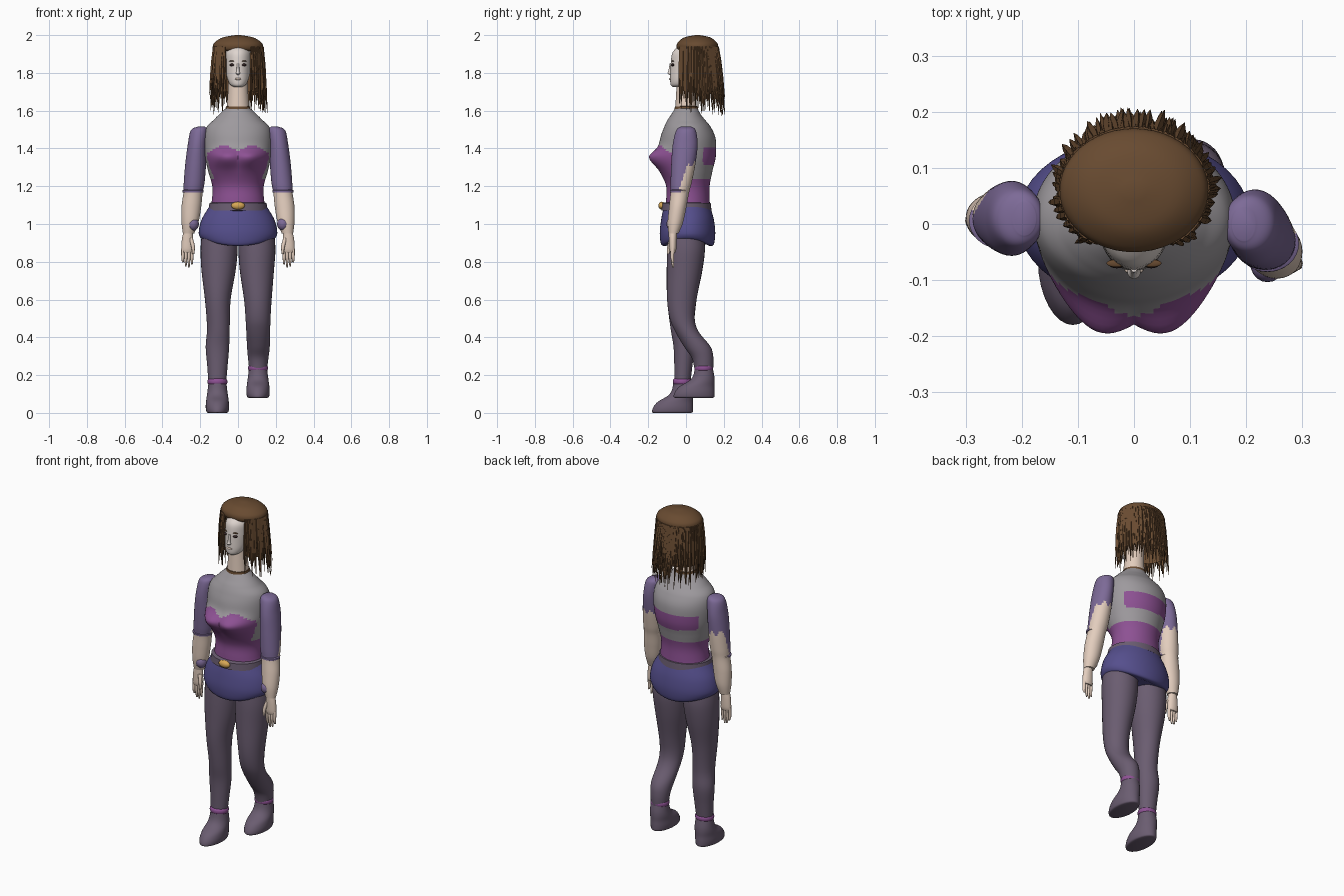
import bpy, bmesh, math, random
from mathutils import Vector

random.seed(4)
if "Cube" in bpy.data.objects:
    bpy.data.objects.remove(bpy.data.objects["Cube"], do_unlink=True)


def material(name, r, g, b):
    m = bpy.data.materials.new(name)
    m.use_nodes = True
    col = [(c / 255) ** 2.2 for c in (r, g, b)] + [1]
    m.diffuse_color = col
    m.node_tree.nodes["Principled BSDF"].inputs["Base Color"].default_value = col
    return m


HAIR = material("brown hair", 104, 76, 52)
FACE = material("pale face", 222, 212, 206)
SKIN = material("peach skin", 226, 204, 188)
GREY = material("grey top", 156, 152, 156)
PLUM = material("plum bodice", 140, 82, 146)
LILAC = material("lilac sleeve", 124, 106, 150)
INDIGO = material("indigo shorts", 86, 80, 140)
MAUVE = material("mauve leggings", 106, 93, 112)
GOLD = material("gold buckle", 214, 166, 86)
DARK = material("dark eyes", 52, 38, 38)


def finish(name, bm, mats, rule=None):
    """Turn a bmesh into a smooth object, colouring faces by rule."""
    bmesh.ops.recalc_face_normals(bm, faces=bm.faces)
    if rule:
        for f in bm.faces:
            f.material_index = rule(f.calc_center_median())
    me = bpy.data.meshes.new(name)
    bm.to_mesh(me)
    bm.free()
    for m in mats:
        me.materials.append(m)
    ob = bpy.data.objects.new(name, me)
    bpy.context.scene.collection.objects.link(ob)
    bpy.ops.object.select_all(action='DESELECT')
    ob.select_set(True)
    bpy.context.view_layer.objects.active = ob
    bpy.ops.object.shade_smooth_by_angle(angle=math.radians(45))
    return ob


def spline(rings, steps):
    """Catmull-Rom interpolation of ring tuples."""
    out, n = [], len(rings)
    for i in range(n - 1):
        a, b, c, d = (rings[max(0, min(n - 1, i + k))] for k in (-1, 0, 1, 2))
        for s in range(steps):
            t = s / steps
            out.append([q + .5 * t * (r - p + t * (2*p - 5*q + 4*r - w + t * (3*(q - r) + w - p)))
                        for p, q, r, w in zip(a, b, c, d)])
    return out + [list(rings[-1])]


def sweep(bm, rings, seg, arc=None, deform=None):
    """Stack elliptical rings (x, y, z, rx, ry); arc gives an open sheet."""
    rows = []
    a0, a1 = arc or (0, 2 * math.pi)
    count = seg + 1 if arc else seg
    for x, y, z, rx, ry in rings:
        row = []
        for i in range(count):
            a = a0 + (a1 - a0) * i / seg
            co = Vector((x + rx * math.cos(a), y + ry * math.sin(a), z))
            row.append(bm.verts.new(deform(co, a) if deform else co))
        rows.append(row)
    for lo, hi in zip(rows, rows[1:]):
        for i in range(seg):
            j = (i + 1) % count
            bm.faces.new((lo[i], lo[j], hi[j], hi[i]))
    if not arc:
        bm.faces.new(rows[0])
        bm.faces.new(rows[-1])


def loft(name, rings, mats, rule=None, seg=32, steps=5, deform=None):
    bm = bmesh.new()
    sweep(bm, spline(rings, steps), seg, deform=deform)
    return finish(name, bm, mats, rule)


def ball(name, loc, size, mat):
    bm = bmesh.new()
    bmesh.ops.create_uvsphere(bm, u_segments=20, v_segments=12, radius=1)
    for v in bm.verts:
        v.co = Vector(p + q * s for p, q, s in zip(loc, v.co, size))
    return finish(name, bm, [mat])


# Torso with sculpted bust; bodice is coloured by region
def bust(co, a):
    dz = co.z - 1.355
    fall = math.exp(-(dz / (.04 if dz > 0 else .06)) ** 2)
    wide = math.exp(-((abs(co.x) - .07) / .09) ** 2)
    co.y -= .058 * fall * wide * max(0, -math.sin(a)) ** .5
    return co


def bodice(p):
    neckline = 1.38 + .035 * math.sin(math.pi * min(abs(p.x) / .15, 1))
    front = p.y < -.06 and p.z < neckline
    back = p.y > .09 and 1.31 + .1 * max(0, -p.x) < p.z < 1.405
    return int(p.z < 1.24 or front or back)


loft("torso", [(0, .01, 1.06, .15, .12), (0, .01, 1.13, .138, .115), (0, .01, 1.2, .136, .115),
               (0, .003, 1.28, .158, .137), (0, .005, 1.36, .175, .153), (0, .01, 1.45, .18, .147),
               (0, .008, 1.51, .168, .125), (0, .002, 1.55, .13, .1), (0, 0, 1.58, .1, .078),
               (0, .002, 1.615, .062, .058)],
     [GREY, PLUM], bodice, 96, 10, bust)


# Shorts with the hem raised over the hips, belt and buckle
def hem(co, a):
    if co.z < .95:
        co.z += .03 * math.cos(a) ** 2 * (.95 - co.z) / .06
    return co


loft("shorts", [(0, .01, .885, .15, .11), (0, .008, .89, .19, .138), (0, .008, .95, .208, .147),
                (0, .008, 1.02, .194, .14), (0, .006, 1.08, .16, .126), (0, .006, 1.1, .146, .118)],
     [INDIGO], seg=48, deform=hem)
loft("belt", [(0, .002, 1.068, .145, .115), (0, .002, 1.072, .157, .133),
              (0, .002, 1.11, .151, .129), (0, .002, 1.115, .14, .115)], [MAUVE], seg=48, steps=1)
ball("belt_buckle", (0, -.128, 1.097), (.036, .018, .021), GOLD)

# Legs: the right one stands, the left one is bent back
loft("right_leg", [(-.098, 0, .94, .095, .095), (-.1, 0, .86, .098, .1), (-.103, -.008, .75, .09, .094),
                   (-.107, -.022, .6, .068, .078), (-.104, -.02, .45, .06, .062),
                   (-.109, -.01, .35, .062, .056), (-.109, -.014, .25, .054, .048),
                   (-.11, -.02, .15, .046, .042)], [MAUVE])
loft("left_leg", [(.098, 0, .94, .095, .095), (.1, 0, .86, .098, .1), (.1, -.008, .75, .09, .093),
                  (.105, -.022, .6, .073, .078), (.106, -.02, .5, .066, .066),
                  (.107, .005, .43, .063, .062), (.108, .06, .35, .06, .07),
                  (.107, .088, .29, .054, .057), (.106, .095, .22, .046, .048)], [MAUVE])

# Shoes and ankle bands
for side, cx, dy, dz in (("right", -.109, 0, 0), ("left", .106, .114, .08)):
    foot = [(-.072, 0, .05, .1), (-.072, .006, .058, .108), (-.068, .03, .062, .105),
            (-.056, .06, .06, .092), (-.03, .09, .056, .067), (-.02, .12, .052, .055),
            (-.02, .165, .047, .046)]
    loft(side + "_shoe", [(cx, y + dy, z + dz, rx, ry) for y, z, rx, ry in foot], [MAUVE], steps=4)
    band = [(.148, .044), (.155, .051), (.165, .053), (.175, .051), (.182, .044)]
    loft(side + "_ankle_band", [(cx, dy - .02, z + dz * .9, r, r - .003) for z, r in band], [PLUM], steps=2)

# Arms with short sleeves cut higher at the back, wrist patches and hands
for side, s, sway, y0 in (("left", 1, -.066, 0), ("right", -1, .0, .01)):
    def cy(z):
        return y0 + sway * (max(0, 1.5 - z) / .55) ** 1.4

    def sleeve(p):
        back = max(0, min(1, (p.y - cy(p.z) + .01) / .035))
        return int(p.z > 1.17 + .15 * back + .012 * math.sin(p.x * 160) * back)

    arm = [(.195, 1.515, .02, .03), (.205, 1.495, .045, .052), (.216, 1.42, .05, .066),
           (.224, 1.32, .055, .064), (.232, 1.22, .055, .056), (.238, 1.165, .051, .049),
           (.247, 1.09, .052, .046), (.254, 1.01, .045, .041), (.262, .95, .03, .027)]
    loft(side + "_arm", [(s * x, cy(z), z, rx, ry) for x, z, rx, ry in arm],
         [SKIN, LILAC], sleeve, 48, 8)
    loft(side + "_sleeve_hem", [(s * .238, cy(z) - .004, z, r + .002, r - .004) for z, r in
                                ((1.165, .047), (1.168, .053), (1.178, .054), (1.182, .048))],
         [LILAC, SKIN], lambda p: int(p.y > cy(p.z) + .01), steps=1)
    ball(side + "_wrist_patch", (s * .238, cy(1) - .012, 1.0), (.031, .034, .036), LILAC)
    hy = cy(.95) - .004
    loft(side + "_palm", [(s * .264, hy, .96, .024, .022), (s * .267, hy, .92, .03, .021),
                          (s * .268, hy, .87, .032, .019), (s * .268, hy, .85, .028, .014)], [SKIN], seg=20)
    for i, tip in enumerate((.785, .77, .775, .795)):
        x = .244 + .016 * i
        loft(f"{side}_finger_{i + 1}", [(s * x, hy, .87, .009, .011), (s * x, hy - .003, .82, .008, .009),
                                        (s * x, hy + .002, tip, .004, .005)], [SKIN], seg=10, steps=3)
    loft(side + "_thumb", [(s * .25, hy - .008, .925, .011, .011), (s * .238, hy - .02, .88, .01, .01),
                           (s * .237, hy - .024, .84, .005, .006)], [SKIN], seg=10, steps=3)

# Neck, choker and head
loft("neck", [(0, .002, 1.59, .064, .06), (0, 0, 1.66, .056, .054), (0, .005, 1.78, .05, .052)], [SKIN])
loft("choker", [(0, .001, 1.603, .06, .056), (0, .001, 1.606, .067, .062),
                (0, .001, 1.622, .064, .06), (0, .001, 1.625, .056, .052)], [HAIR], steps=1)
loft("head", [(0, -.045, 1.725, .02, .025), (0, -.035, 1.737, .041, .046), (0, -.022, 1.765, .055, .062),
              (0, .005, 1.81, .065, .088), (0, .02, 1.86, .069, .1), (0, .03, 1.91, .068, .1),
              (0, .04, 1.95, .045, .07)], [FACE], seg=40)
loft("nose", [(0, -.082, 1.79, .006, .006), (0, -.086, 1.797, .012, .012), (0, -.083, 1.81, .008, .011),
              (0, -.078, 1.85, .006, .008)], [FACE], seg=14, steps=3)
for side, s in (("left", 1), ("right", -1)):
    ball(side + "_eye", (s * .031, -.07, 1.842), (.015, .009, .007), DARK)
    ball(side + "_brow", (s * .031, -.07, 1.862), (.018, .007, .003), HAIR)
ball("lips", (0, -.082, 1.768), (.017, .007, .006), SKIN)

# Hair cap
loft("hair_cap", [(0, .06, 1.915, .112, .092), (0, .06, 1.925, .128, .106), (0, .06, 1.945, .132, .11),
                  (0, .06, 1.965, .12, .1), (0, .06, 1.988, .08, .068), (0, .06, 2.0, .015, .012)],
     [HAIR], seg=48)

# Hair curtain behind the face, with a fringe of tapered hanging locks
OPEN = -.32 * math.pi
bm = bmesh.new()
sweep(bm, spline([(0, .06, 1.93, .124, .102), (0, .068, 1.82, .122, .1), (0, .078, 1.7, .118, .092)], 4),
      48, arc=(OPEN, math.pi - OPEN))
finish("hair_curtain", bm, [HAIR])
bm = bmesh.new()
LOCKS = 150
for i in range(LOCKS):
    a = OPEN + (math.pi - 2 * OPEN) * (i + random.random()) / LOCKS
    c, s = math.cos(a), math.sin(a)
    end = random.uniform(1.57, 1.7) + .04 * max(0, -s)
    out = random.uniform(.98, 1.14)
    drift = random.uniform(-.012, .012)
    w = random.uniform(.006, .009)
    path = []
    for t, r in ((0, .8), (.3, 1.1), (.65, .8), (1, .08)):
        grow = 1 + (out - 1) * t
        path.append((.129 * c * grow + drift * t, .06 + .108 * s * grow + .022 * t * max(0, s + .2),
                     1.94 + (end - 1.94) * t, w * r, w * r))
    sweep(bm, path, 5)
finish("hair_locks", bm, [HAIR])
